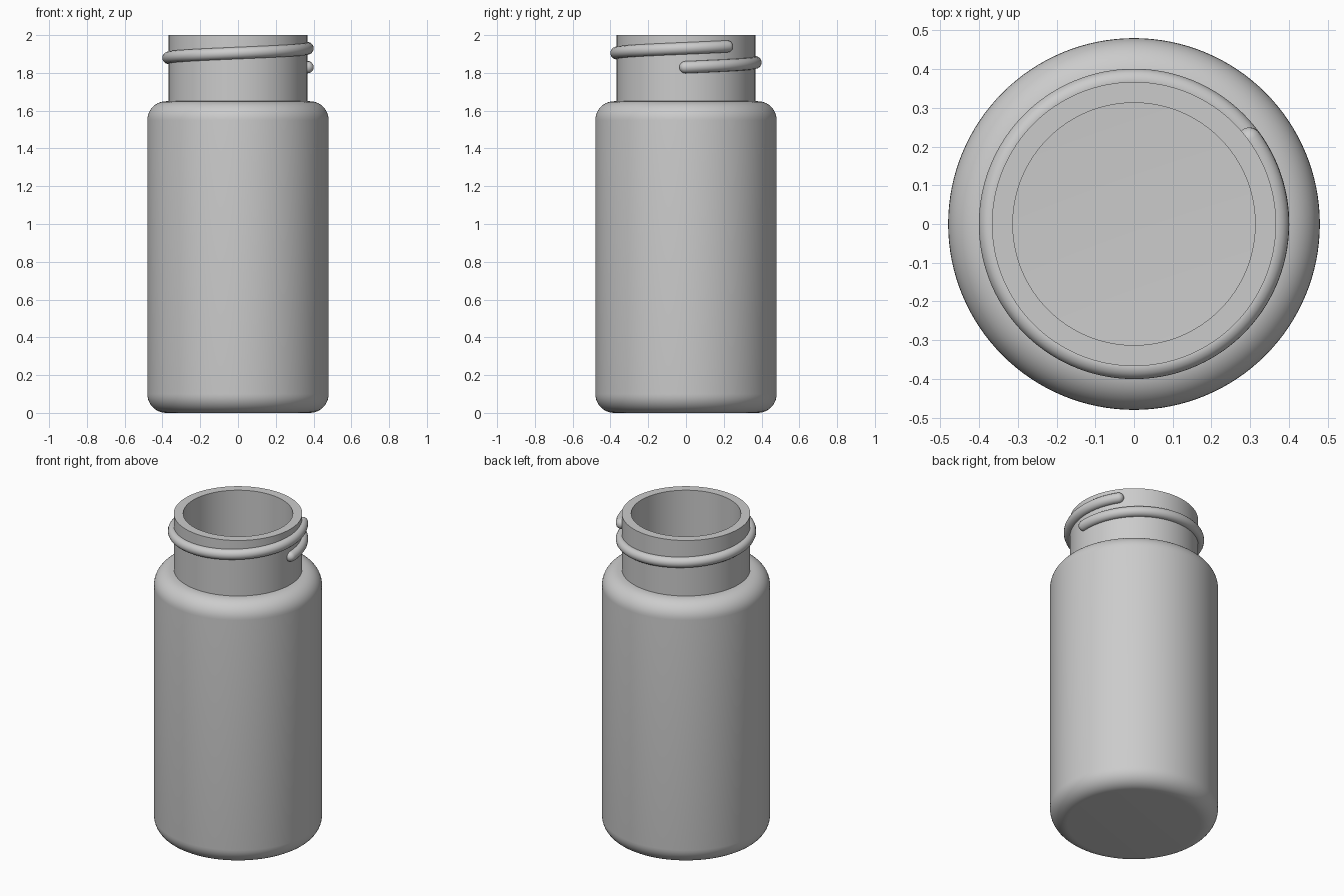
import bpy, bmesh
from math import sin, cos, pi, radians

if "Cube" in bpy.data.objects:
    bpy.data.objects.remove(bpy.data.objects["Cube"])

SEGMENTS = 128


def fillet(cx, cz, r, a0, a1, n=10):
    """Arc points in the (radius, z) plane."""
    return [(cx + r * cos(radians(a0 + (a1 - a0) * i / n)),
             cz + r * sin(radians(a0 + (a1 - a0) * i / n))) for i in range(n + 1)]


def lathe(name, profile):
    """Revolve an (r, z) profile about the z axis."""
    bm = bmesh.new()
    verts = [bm.verts.new((r, 0, z)) for r, z in profile]
    edges = [bm.edges.new(pair) for pair in zip(verts, verts[1:])]
    bmesh.ops.spin(bm, geom=verts + edges, cent=(0, 0, 0), axis=(0, 0, 1),
                   angle=2 * pi, steps=SEGMENTS)
    bmesh.ops.remove_doubles(bm, verts=bm.verts, dist=1e-5)
    bmesh.ops.recalc_face_normals(bm, faces=bm.faces)
    mesh = bpy.data.meshes.new(name)
    bm.to_mesh(mesh)
    bm.free()
    obj = bpy.data.objects.new(name, mesh)
    bpy.context.collection.objects.link(obj)
    return obj


def select_only(obj):
    bpy.ops.object.select_all(action='DESELECT')
    obj.select_set(True)
    bpy.context.view_layer.objects.active = obj


# Hollow bottle: rounded body, straight neck, even wall thickness
R, NECK, WALL, SHOULDER, ROUND = 0.48, 0.367, 0.054, 1.65, 0.10
c = R - ROUND
inner = ROUND - WALL
profile = [(0, 0)]
profile += fillet(c, ROUND, ROUND, -90, 0)
profile += fillet(c, SHOULDER - ROUND, ROUND, 0, 90)
profile += [(NECK, SHOULDER), (NECK, 2.0), (NECK - WALL, 2.0),
            (NECK - WALL, SHOULDER - WALL)]
profile += fillet(c, SHOULDER - ROUND, inner, 90, 0)
profile += fillet(c, ROUND, inner, 0, -90)
profile += [(0, WALL)]
bottle = lathe("bottle", profile)
select_only(bottle)
bpy.ops.object.shade_smooth_by_angle(angle=radians(30))

# Screw thread: just over one turn of a round bead with domed ends
BEAD, PATH_R, PITCH = 0.032, 0.369, 0.10
START, END = radians(-0.5), radians(396)
path = [(START - BEAD / PATH_R * cos(i * pi / 16), sin(i * pi / 16)) for i in range(8)]
path += [(START + (END - START) * i / 140, 1) for i in range(141)]
path += [(END + BEAD / PATH_R * cos(i * pi / 16), sin(i * pi / 16)) for i in range(7, -1, -1)]

curve = bpy.data.curves.new("screw_thread", 'CURVE')
curve.dimensions = '3D'
curve.bevel_depth = BEAD
curve.bevel_resolution = 6
spline = curve.splines.new('POLY')
spline.points.add(len(path) - 1)
for point, (a, scale) in zip(spline.points, path):
    point.co = (PATH_R * cos(a), PATH_R * sin(a), 1.83 + PITCH * a / (2 * pi), 1)
    point.radius = max(scale, 0.01)
thread = bpy.data.objects.new("screw_thread", curve)
bpy.context.collection.objects.link(thread)
select_only(thread)
bpy.ops.object.convert(target='MESH')
bpy.ops.object.shade_smooth()
